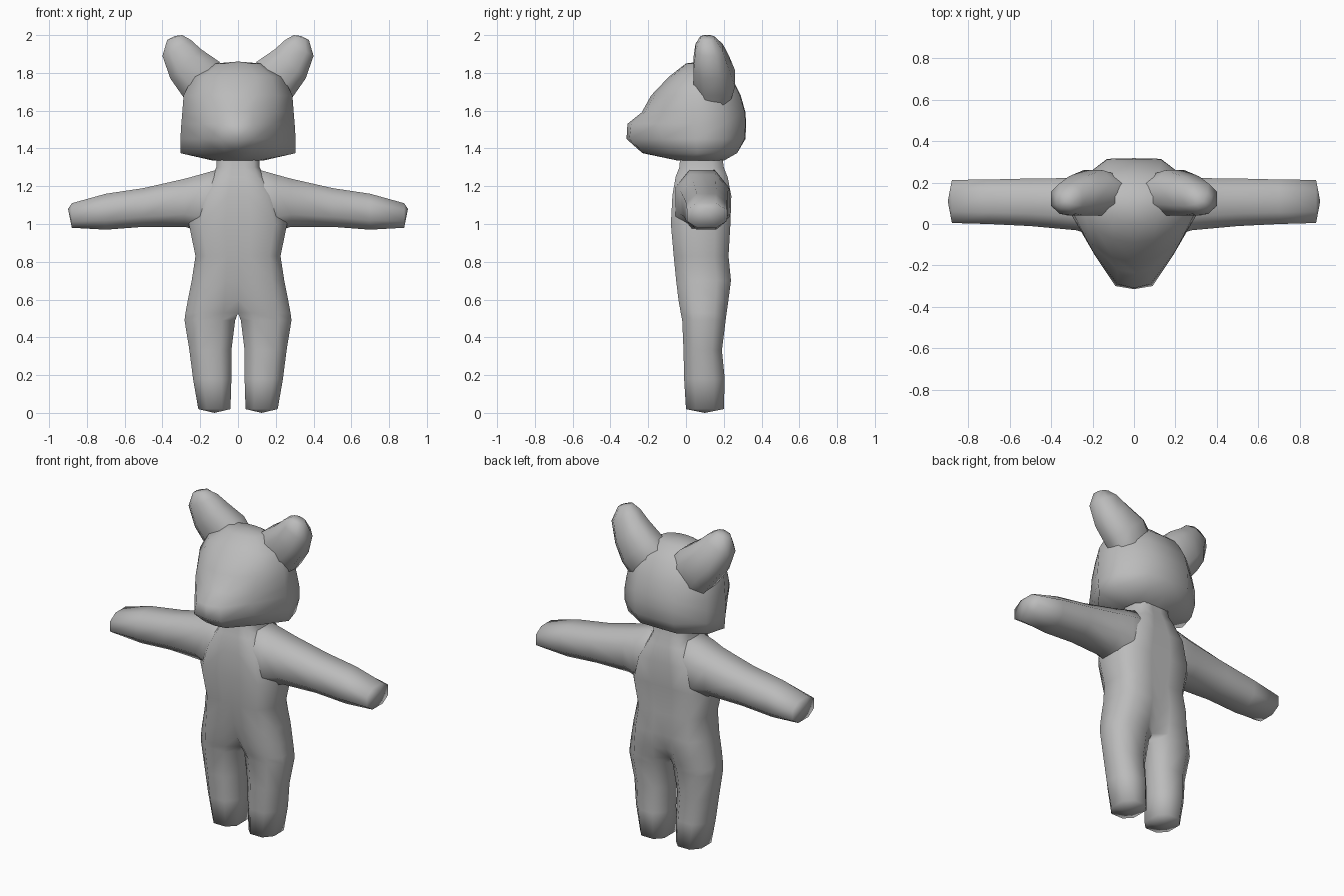
import bpy, bmesh

if "Cube" in bpy.data.objects:
    bpy.data.objects.remove(bpy.data.objects["Cube"])

grey = bpy.data.materials.new("plain grey")
grey.diffuse_color = (0.5, 0.5, 0.5, 1)
grey.use_nodes = True
grey.node_tree.nodes["Principled BSDF"].inputs["Base Color"].default_value = grey.diffuse_color


def loft(name, rings, closed=True, tip=None):
    """Skin rings of points on the +x side, close with a tip, mirror across x."""
    bm = bmesh.new()
    rows = [[bm.verts.new(p) for p in ring] for ring in rings]
    n = len(rows[0])
    steps = n if closed else n - 1
    for a, b in zip(rows, rows[1:]):
        for i in range(steps):
            j = (i + 1) % n
            bm.faces.new((a[i], a[j], b[j], b[i]))
    if tip:
        t = bm.verts.new(tip)
        for i in range(steps):
            bm.faces.new((rows[-1][i], rows[-1][(i + 1) % n], t))
    # drop the inner wall where the two halves meet
    wall = [f for f in bm.faces if all(abs(v.co.x) < 1e-5 for v in f.verts)]
    bmesh.ops.delete(bm, geom=wall, context='FACES')
    geom = bm.verts[:] + bm.edges[:] + bm.faces[:]
    bmesh.ops.mirror(bm, geom=geom, axis='X', merge_dist=1e-5)
    bmesh.ops.remove_doubles(bm, verts=bm.verts[:], dist=1e-4)
    bmesh.ops.recalc_face_normals(bm, faces=bm.faces[:])
    for f in bm.faces:
        f.smooth = True
    me = bpy.data.meshes.new(name)
    bm.to_mesh(me)
    bm.free()
    me.materials.append(grey)
    ob = bpy.data.objects.new(name, me)
    bpy.context.collection.objects.link(ob)
    return ob


C = 0.48  # corner cut of the eight-sided sections
OCT = [(1, C), (C, 1), (-C, 1), (-1, C), (-1, -C), (-C, -1), (C, -1), (1, -C)]


def body_ring(z, x0, x1, y0, y1, k):
    """Section of a leg (k = C) that opens into half a torso (k = 1)."""
    cx, cy, hx, hy = (x0 + x1) / 2, (y0 + y1) / 2, (x1 - x0) / 2, (y1 - y0) / 2
    return [(cx + u * hx, cy + hy * (v * k / C if u == -1 else v), z) for u, v in OCT]


def arm_ring(x, z0, z1, y0, y1):
    return [(x, (y0 + y1) / 2 + u * (y1 - y0) / 2, (z0 + z1) / 2 + v * (z1 - z0) / 2)
            for u, v in OCT]


def ear_ring(xi, zi, xo, zo, y0, y1):
    """Oval section between the inner and outer edge of an ear."""
    return [((xi + xo) / 2 + u * (xo - xi) / 2, (y0 + y1) / 2 + v * (y1 - y0) / 2,
             (zi + zo) / 2 + u * (zo - zi) / 2) for u, v in OCT]


# Legs, torso and neck, from the neck down: z, inner x, outer x, front, back, inner depth
loft("body_and_legs", [body_ring(*r) for r in [
    (1.37, 0, .115, -.03, .19, 1),
    (1.30, 0, .115, -.035, .20, 1),
    (1.25, 0, .14, -.055, .22, 1),
    (1.15, 0, .21, -.072, .24, 1),
    (1.00, 0, .26, -.08, .235, 1),
    (.83, 0, .225, -.065, .225, 1),
    (.70, 0, .245, -.052, .238, .95),
    (.60, 0, .265, -.04, .225, .78),
    (.53, 0, .278, -.028, .215, .55),
    (.49, .015, .283, -.02, .21, C),
    (.33, .035, .257, -.013, .19, C),
    (.18, .035, .238, -.01, .205, C),
    (.02, .04, .21, 0, .20, .55)]], tip=(.125, .1, 0))

# Arms, from the shoulder out: x, bottom, top, front, back
loft("arms", [arm_ring(*r) for r in [
    (.03, .98, 1.26, -.03, .20),
    (.12, .95, 1.285, -.055, .225),
    (.20, .96, 1.262, -.055, .23),
    (.28, .985, 1.24, -.03, .222),
    (.50, .985, 1.19, -.01, .22),
    (.70, .97, 1.16, 0, .215),
    (.88, .98, 1.11, .005, .213)]], tip=(.9, .11, 1.08))

# Head: half sections from the snout round to the back of the skull
head = [
    (1.335, [(0, -.04), (.06, -.04), (.1, 0), (.13, .08), (.12, .15), (.06, .2), (0, .2)]),
    (1.375, [(0, -.23), (.07, -.22), (.2, -.08), (.305, .06), (.27, .18), (.12, .27), (0, .27)]),
    (1.45, [(0, -.315), (.09, -.3), (.2, -.12), (.305, .05), (.28, .2), (.13, .31), (0, .315)]),
    (1.53, [(0, -.31), (.08, -.29), (.19, -.15), (.3, .04), (.28, .2), (.13, .315), (0, .318)]),
    (1.59, [(0, -.235), (.08, -.22), (.2, -.13), (.295, .04), (.275, .19), (.13, .312), (0, .315)]),
    (1.68, [(0, -.185), (.1, -.165), (.2, -.1), (.288, .04), (.26, .18), (.13, .285), (0, .29)]),
    (1.78, [(0, -.09), (.1, -.075), (.18, -.03), (.24, .06), (.22, .16), (.11, .235), (0, .24)]),
    (1.85, [(0, 0), (.05, .005), (.1, .03), (.12, .08), (.1, .13), (.05, .15), (0, .155)])]
loft("head", [[(x, y, z) for x, y in pts] for z, pts in head],
     closed=False, tip=(0, .08, 1.86))

# Ears, from inside the skull up: inner edge x z, outer edge x z, front, back
loft("ears", [ear_ring(*r) for r in [
    (.03, 1.78, .25, 1.62, .06, .24),
    (.10, 1.86, .295, 1.68, .04, .26),
    (.195, 1.925, .358, 1.77, .04, .23),
    (.25, 1.975, .40, 1.89, .05, .195),
    (.295, 2.0, .375, 1.975, .075, .15)]], tip=(.335, .11, 1.995))
